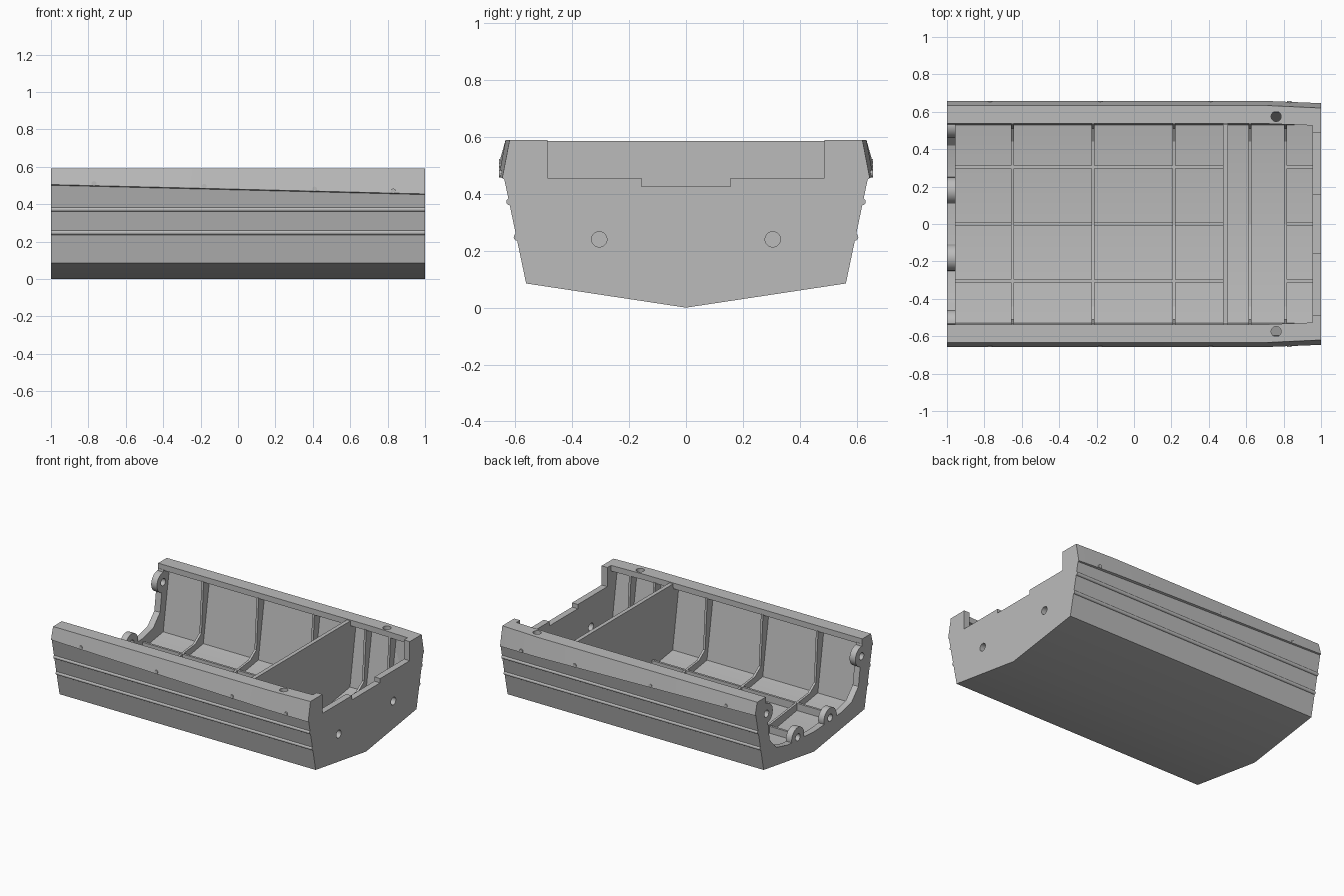
import bpy, bmesh, math

cube = bpy.data.objects.get("Cube")
if cube:
    bpy.data.objects.remove(cube, do_unlink=True)

paint = bpy.data.materials.new("hull grey")
paint.use_nodes = True
grey = (0.5, 0.5, 0.5, 1)
paint.diffuse_color = grey
paint.node_tree.nodes["Principled BSDF"].inputs["Base Color"].default_value = grey


def finish(name, bm):
    bmesh.ops.recalc_face_normals(bm, faces=bm.faces)
    mesh = bpy.data.meshes.new(name)
    bm.to_mesh(mesh)
    bm.free()
    mesh.materials.append(paint)
    obj = bpy.data.objects.new(name, mesh)
    bpy.context.collection.objects.link(obj)
    return obj


def loft(name, stations):
    """Join closed (y, z) sections placed along x."""
    bm = bmesh.new()
    rings = [[bm.verts.new((x, y, z)) for y, z in pts] for x, pts in stations]
    for a, b in zip(rings, rings[1:]):
        for i in range(len(a)):
            j = (i + 1) % len(a)
            bm.faces.new((a[i], a[j], b[j], b[i]))
    bm.faces.new(rings[0])
    bm.faces.new(rings[-1])
    return finish(name, bm)


def mirrored(lower, upper):
    """Closed outline from two half curves that both start at the centre line."""
    right = lower + upper[::-1]
    return right + [(-y, z) for y, z in right[::-1] if y > 0.0001][:]


def section_ring(lower, upper):
    # lower: centre outwards, upper: outwards from centre; y = 0 points kept once
    left_lower = [(-y, z) for y, z in lower[:0:-1]]
    left_upper = [(-y, z) for y, z in upper[1:]]
    return lower + upper[::-1] + left_upper + left_lower


def plate(name, x0, x1, lower, upper):
    ring = section_ring(lower, upper)
    return loft(name, [(x0, ring), (x1, ring)])


def cylinder(name, loc, radius, depth, axis, sides=32):
    rot = {"x": (0, math.pi / 2, 0), "y": (math.pi / 2, 0, 0), "z": (0, 0, 0)}[axis]
    bpy.ops.mesh.primitive_cylinder_add(vertices=sides, radius=radius, depth=depth,
                                        location=loc, rotation=rot)
    obj = bpy.context.object
    obj.name = name
    obj.data.materials.append(paint)
    return obj


def combine(target, tool, operation):
    mod = target.modifiers.new("cut", "BOOLEAN")
    mod.operation, mod.object, mod.solver = operation, tool, "EXACT"
    bpy.context.view_layer.objects.active = target
    bpy.ops.object.modifier_apply(modifier=mod.name)
    bpy.data.objects.remove(tool, do_unlink=True)


def smooth(obj):
    bpy.ops.object.select_all(action="DESELECT")
    obj.select_set(True)
    bpy.context.view_layer.objects.active = obj
    bpy.ops.object.shade_smooth_by_angle(angle=math.radians(30))


# Hull shell with V bottom, rub band and narrow side decks
def hull_section(x):
    taper = max(0, x - 0.7) / 0.3
    knuckle = 0.48 - 0.025 * x
    side = 0.562 + 0.21 * (knuckle - 0.09)
    band = 0.658 - 0.012 * taper
    outer = [(0, 0), (0.562, 0.085), (side, knuckle - 0.004), (band, knuckle),
             (0.634 - 0.014 * taper, 0.59)]
    inner = [(0, 0.04), (0.53, 0.12), (0.6, 0.55), (0.537 - 0.012 * taper, 0.55),
             (0.537 - 0.012 * taper, 0.59)]
    return section_ring(outer, inner)


hull = loft("hull", [(x, hull_section(x)) for x in (-1, 0.7, 1)])

# Deck sockets
for s in (-1, 1):
    combine(hull, cylinder("socket", (0.76, s * 0.575, 0.58), 0.027, 0.1, "z"), "DIFFERENCE")
smooth(hull)

# Transom with stepped cutout and two drain holes
bed = [(0, 0.03), (0.535, 0.11), (0.605, 0.555)]
transom = plate("transom", 0.955, 1, bed + [(0.53, 0.56), (0.53, 0.59)],
                [(0, 0.425), (0.157, 0.425), (0.157, 0.455), (0.487, 0.455), (0.487, 0.59)])
for s in (-1, 1):
    combine(transom, cylinder("drain", (0.98, s * 0.305, 0.24), 0.027, 0.2, "x"), "DIFFERENCE")
smooth(transom)

# Open end flange with four drilled lugs
flange = plate("end_flange", -1, -0.955, bed,
               [(0, 0.14), (0.3, 0.16), (0.42, 0.19), (0.495, 0.27), (0.535, 0.555)])
lugs = [(s * y, z) for s in (-1, 1) for y, z in ((0.18, 0.17), (0.53, 0.47))]
for y, z in lugs:
    combine(flange, cylinder("lug", (-0.9775, y, z), 0.07, 0.045, "x"), "UNION")
for y, z in lugs:
    combine(flange, cylinder("bolt", (-0.9775, y, z), 0.025, 0.2, "x"), "DIFFERENCE")
smooth(flange)

# Full bulkhead and open U-shaped frames
plate("bulkhead", 0.475, 0.503, bed + [(0.535, 0.56), (0.535, 0.585)], [(0, 0.585)])
for i, x in enumerate((-0.65, -0.22, 0.215, 0.62, 0.81)):
    plate(f"frame_{i + 1}", x - 0.008, x + 0.008, bed,
          [(0, 0.1), (0.44, 0.15), (0.51, 0.2), (0.533, 0.555)])

# Floor stringers
for x0, x1 in ((-0.97, 0.48), (0.81, 0.96)):
    for y in (-0.305, 0, 0.305):
        base = 0.03 + abs(y) * 0.15
        ring = [(y - 0.008, base), (y + 0.008, base),
                (y + 0.008, base + 0.06), (y - 0.008, base + 0.06)]
        loft("stringer", [(x0, ring), (x1, ring)])

# Half-round strakes and rub band studs on both sides
for s in (-1, 1):
    for z in (0.248, 0.372):
        y = 0.56 + 0.21 * (z - 0.09)
        smooth(cylinder("strake", (0, s * y, z), 0.0125, 2, "x", 16))
    for x in (-0.77, -0.18, 0.41, 0.83):
        z = 0.491 - 0.025 * x
        smooth(cylinder("band_stud", (x, s * 0.645, z), 0.013, 0.026, "y", 16))
